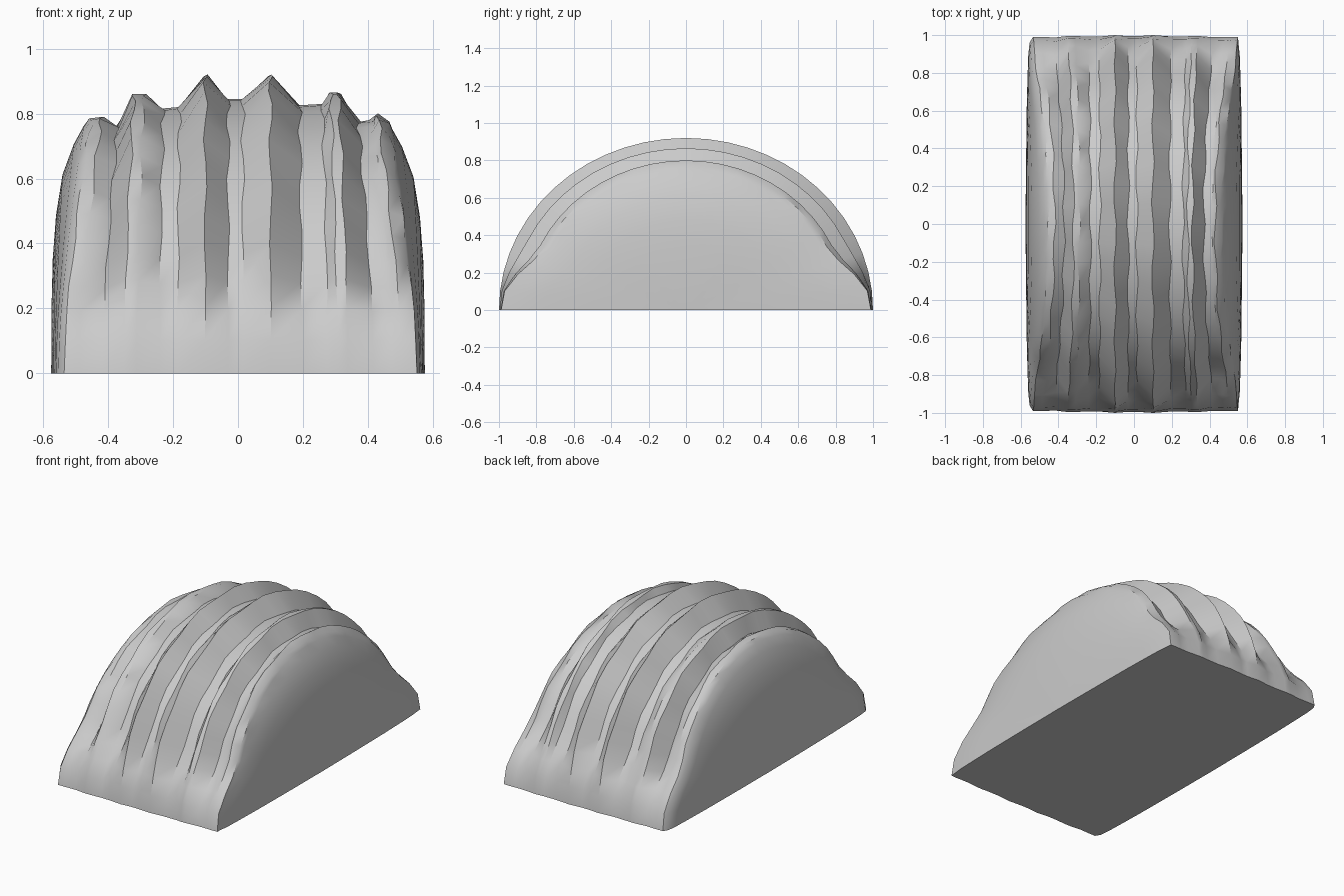
import bpy, bmesh, math
from math import sin, cos, pi

cube = bpy.data.objects.get("Cube")
if cube:
    bpy.data.objects.remove(cube)

# Crown height of the ribbed arch at each position across it
CROWN = [(-.45, .785), (-.42, .79), (-.37, .76), (-.32, .86), (-.29, .86),
         (-.23, .815), (-.18, .82), (-.10, .92), (-.03, .845), (.015, .845),
         (.10, .92), (.19, .825), (.26, .83), (.285, .865), (.31, .865),
         (.37, .775), (.41, .78), (.43, .8), (.46, .775)]
# Bulging end: section scale, half width at the crown, half width at the base
END = [(0, .575, .573), (.25, .574, .572), (.45, .57, .57), (.62, .56, .568),
       (.78, .54, .564), (.9, .505, .56), (.97, .475, .553)]
TOP = .92
STEPS = 28


def section(crown, t):
    """Point on the half-round section, sunk inwards where there is a groove."""
    fade = min(1, max(0, (sin(t) - .04) / .40))
    fade = fade * fade * (3 - 2 * fade)
    sink = (TOP - crown) * fade
    base_round = .01 * (TOP - crown) / .13
    return (cos(t) * (1 - sink * 1.05 - base_round), sin(t) * (TOP - sink))


def end_column(side, scale, top_x, base_x, crown):
    column = []
    for i in range(STEPS + 1):
        t = pi * i / STEPS
        y, z = section(crown, t)
        x = base_x + (top_x - base_x) * sin(t) ** 1.5
        column.append((side * x, -y * scale, max(0, z) * scale))
    return column


def rib_column(index, x0, crown):
    column = []
    for i in range(STEPS + 1):
        t = pi * i / STEPS
        y, z = section(crown, t)
        wobble = .008 * sin(i * 1.7 + index * 2.3) * sin(t)
        spread = .085 * (1 - sin(t) ** 1.5) * (x0 / .45) ** 3
        column.append((x0 + spread + wobble, -y, max(0, z)))
    return column


# Columns run from one end, across the ribs, to the other end
columns = [end_column(-1, *ring, CROWN[0][1]) for ring in END]
columns += [rib_column(k, x, h) for k, (x, h) in enumerate(CROWN)]
columns += [end_column(1, *ring, CROWN[-1][1]) for ring in reversed(END)]

bm = bmesh.new()
grid = [[bm.verts.new(p) for p in column] for column in columns]
for a, b in zip(grid, grid[1:]):
    for i in range(STEPS):
        bm.faces.new((a[i], b[i], b[i + 1], a[i + 1]))

# Flat underside
bm.faces.new([c[0] for c in grid] + [c[-1] for c in reversed(grid)])
bmesh.ops.remove_doubles(bm, verts=bm.verts, dist=.0005)
bmesh.ops.recalc_face_normals(bm, faces=bm.faces)

mesh = bpy.data.meshes.new("ribbed_arch")
bm.to_mesh(mesh)
bm.free()
arch = bpy.data.objects.new("ribbed_arch", mesh)
bpy.context.collection.objects.link(arch)

# Plain grey
grey = bpy.data.materials.new("light_grey")
grey.use_nodes = True
colour = (.6, .6, .6, 1)
grey.diffuse_color = colour
grey.node_tree.nodes["Principled BSDF"].inputs["Base Color"].default_value = colour
mesh.materials.append(grey)

bpy.ops.object.select_all(action='DESELECT')
arch.select_set(True)
bpy.context.view_layer.objects.active = arch
bpy.ops.object.shade_smooth_by_angle(angle=math.radians(35))
